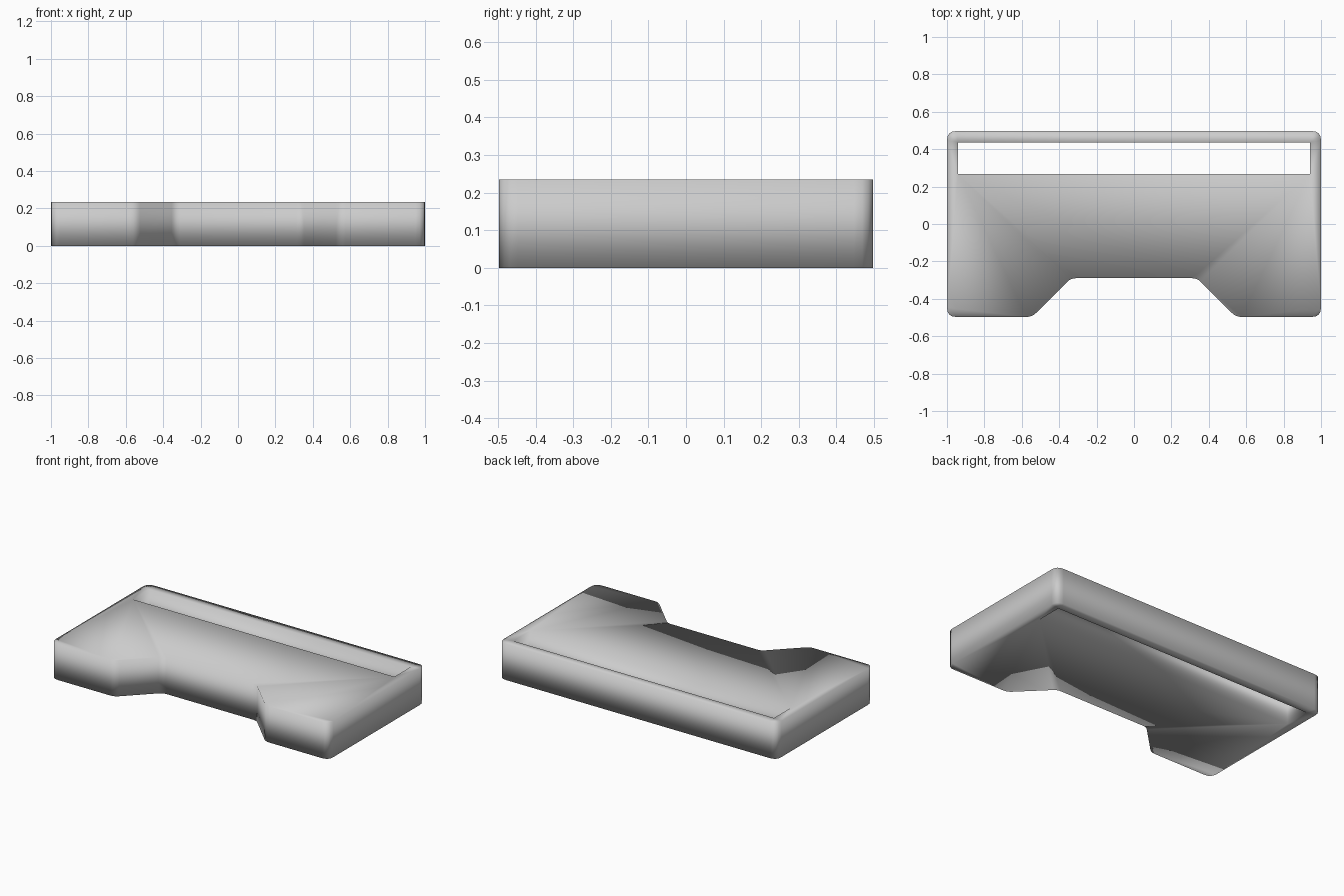
import bpy, bmesh
from mathutils import Vector

if "Cube" in bpy.data.objects:
    bpy.data.objects.remove(bpy.data.objects["Cube"])

HEIGHT = 0.235


def rounded(points, steps=4):
    """Round each (x, y, setback) corner of a closed outline."""
    out = []
    n = len(points)
    for i, (x, y, r) in enumerate(points):
        p = Vector((x, y))
        if r == 0:
            out.append(p)
            continue
        a = p + (Vector(points[i - 1][:2]) - p).normalized() * r
        b = p + (Vector(points[(i + 1) % n][:2]) - p).normalized() * r
        for k in range(steps + 1):
            t = k / steps
            out.append(a * (1 - t) ** 2 + p * 2 * t * (1 - t) + b * t ** 2)
    return out


def add_loop(bm, points, z):
    verts = [bm.verts.new((p.x, p.y, z)) for p in points]
    edges = [bm.edges.new((verts[i - 1], verts[i])) for i in range(len(verts))]
    return verts, edges


# Outer outline: right half, mirrored to the left
half = [(0.337, -0.29, 0.025), (0.545, -0.497, 0.03),
        (1.0, -0.497, 0.05), (1.0, 0.497, 0.05)]
outer = rounded(half + [(-x, y, r) for x, y, r in reversed(half)])
# Long through slot near the back
slot = rounded([(-0.94, 0.267, 0), (0.94, 0.267, 0),
                (0.94, 0.437, 0), (-0.94, 0.437, 0)])

bm = bmesh.new()
levels = []
for z in (0, HEIGHT):
    # Flat cap with the slot left open
    ov, oe = add_loop(bm, outer, z)
    sv, se = add_loop(bm, slot, z)
    bmesh.ops.triangle_fill(bm, edges=oe + se, use_beauty=True)
    levels.append((ov, sv))
# Side walls of the outline and of the slot
for low, high in zip(*levels):
    for i in range(len(low)):
        bm.faces.new((low[i - 1], low[i], high[i], high[i - 1]))
bmesh.ops.recalc_face_normals(bm, faces=bm.faces[:])
# Soft shading across all edges
for f in bm.faces:
    f.smooth = True

mesh = bpy.data.meshes.new("slotted_plate")
bm.to_mesh(mesh)
bm.free()
plate = bpy.data.objects.new("slotted_plate", mesh)
bpy.context.collection.objects.link(plate)
